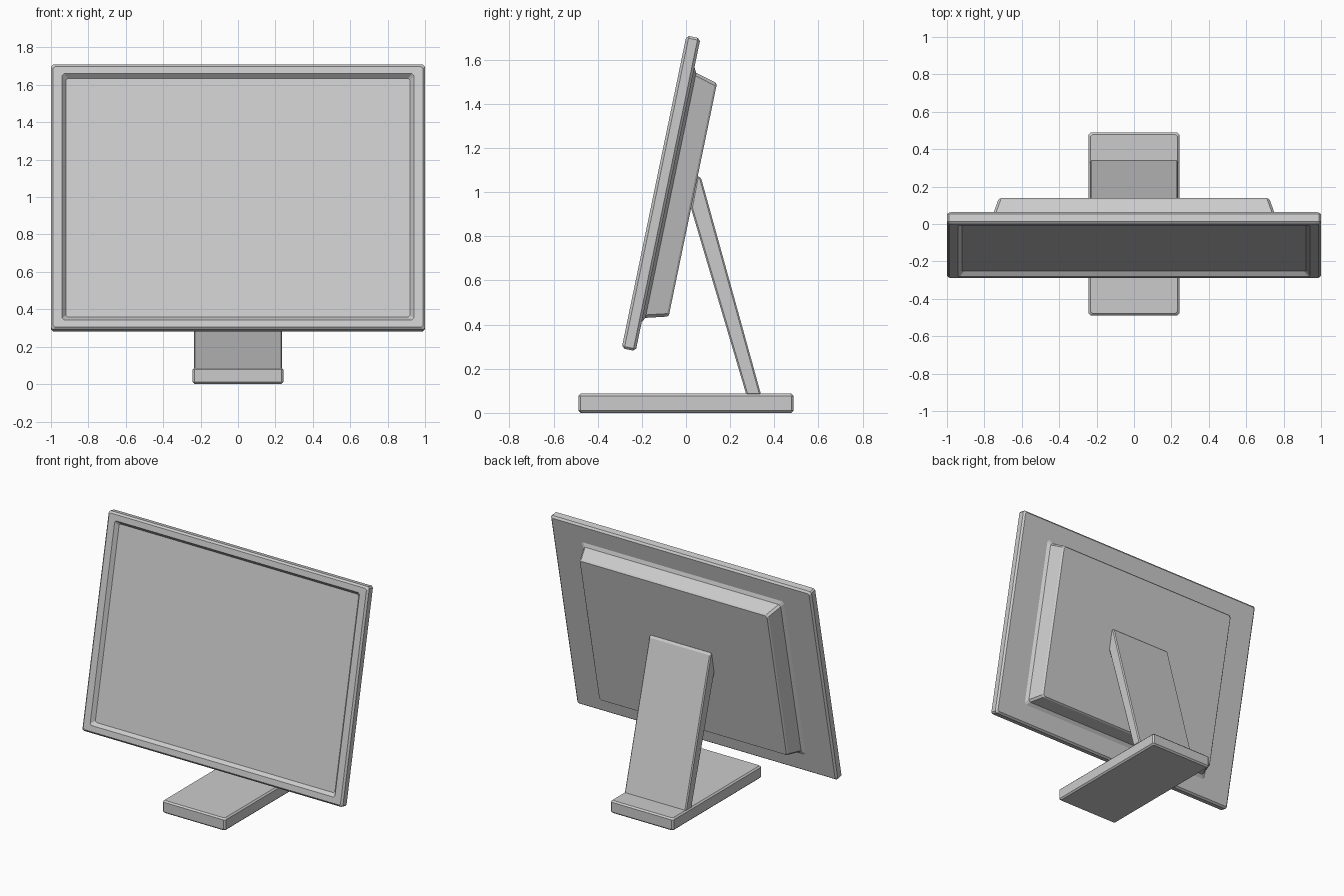
import bpy, bmesh
from math import radians

if "Cube" in bpy.data.objects:
    bpy.data.objects.remove(bpy.data.objects["Cube"])


def make_object(name, bm):
    bmesh.ops.recalc_face_normals(bm, faces=bm.faces)
    mesh = bpy.data.meshes.new(name)
    bm.to_mesh(mesh)
    bm.free()
    obj = bpy.data.objects.new(name, mesh)
    bpy.context.collection.objects.link(obj)
    return obj


def loft(name, rings, corner=0.01):
    """Join corner-cut rectangles (half width, half height, depth) into a solid."""
    bm = bmesh.new()
    loops = []
    for w, h, d in rings:
        c = corner
        outline = [(w - c, h), (w, h - c), (w, c - h), (w - c, -h),
                   (c - w, -h), (-w, c - h), (-w, h - c), (c - w, h)]
        loops.append([bm.verts.new((x, d, z)) for x, z in outline])
    for a, b in zip(loops, loops[1:]):
        for i in range(8):
            j = (i + 1) % 8
            bm.faces.new((a[i], a[j], b[j], b[i]))
    bm.faces.new(loops[0])
    bm.faces.new(loops[-1])
    return make_object(name, bm)


# Tilted display panel with a recessed screen
panel = loft("display_panel", [
    (0.988, 0.7115, 0.0325), (1.0, 0.7235, 0.0205),
    (1.0, 0.7235, -0.0205), (0.988, 0.7115, -0.0325),
    (0.94, 0.672, -0.0325), (0.92, 0.652, -0.0075)])

# Tapered rear housing with a flared foot
housing = loft("rear_housing", [
    (0.78, 0.593, 0.031), (0.757, 0.567, 0.045),
    (0.726, 0.542, 0.138), (0.718, 0.534, 0.147)], 0.014)

for part in (panel, housing):
    part.location = (0, -0.113, 0.995)
    part.rotation_euler.x = radians(-11.7)

# Flat stand base
base = loft("stand_base", [
    (0.232, 0.478, 0.0), (0.242, 0.488, 0.01),
    (0.242, 0.488, 0.077), (0.232, 0.478, 0.087)])
base.rotation_euler.x = radians(90)

# Leaning stand leg, its top cut against the housing
bm = bmesh.new()
profile = [(0.274, 0.08), (0.341, 0.08), (0.068, 1.066), (0.05, 1.075), (0.022, 0.93)]
face = bm.faces.new([bm.verts.new((-0.236, y, z)) for y, z in profile])
ext = bmesh.ops.extrude_face_region(bm, geom=[face])
moved = [g for g in ext["geom"] if isinstance(g, bmesh.types.BMVert)]
bmesh.ops.translate(bm, verts=moved, vec=(0.472, 0, 0))
leg = make_object("stand_leg", bm)
bevel = leg.modifiers.new("edge_bevel", "BEVEL")
bevel.width = 0.007
bevel.segments = 1
